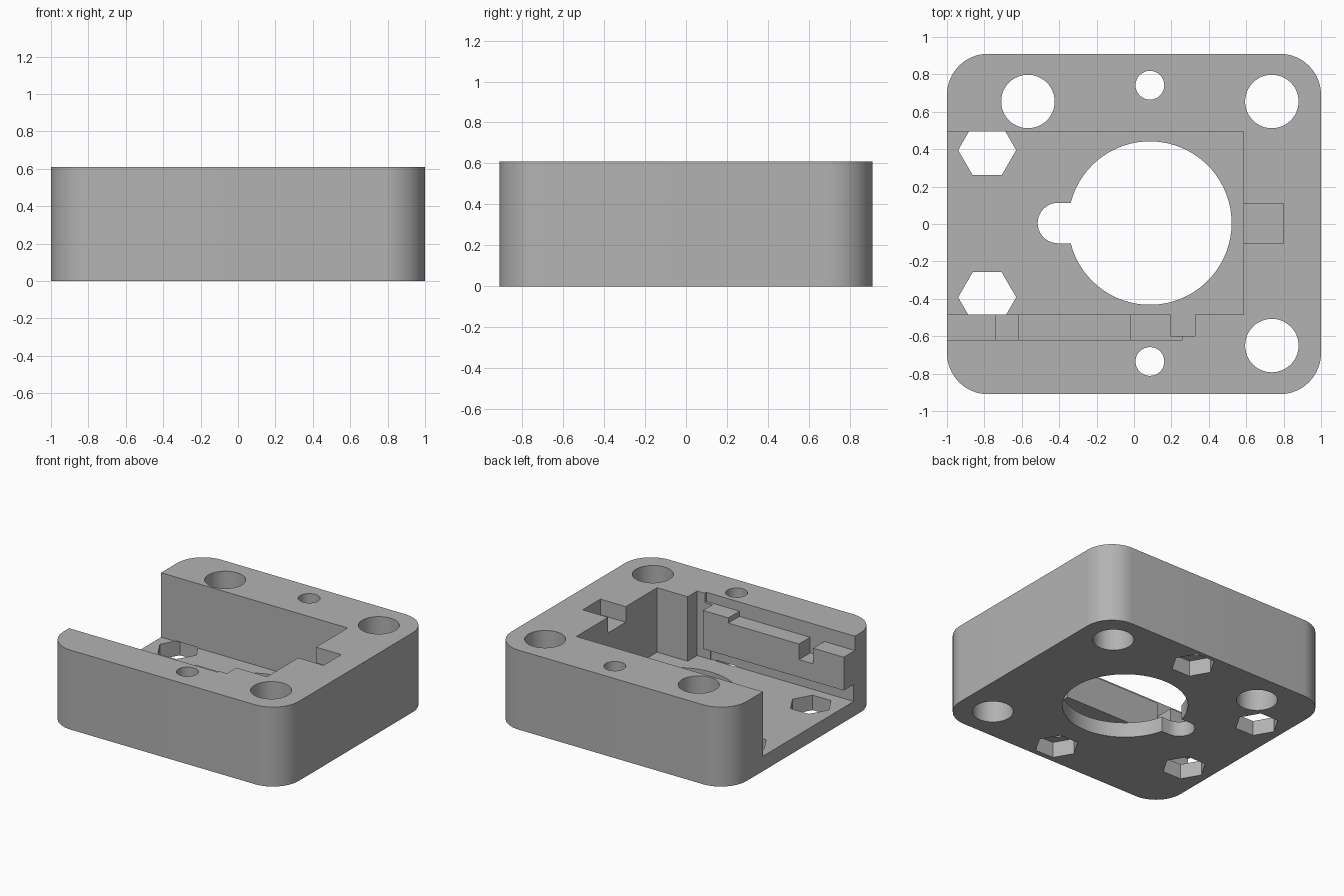
import bpy, bmesh, math

# Start clean
if "Cube" in bpy.data.objects:
    bpy.data.objects.remove(bpy.data.objects["Cube"], do_unlink=True)

H = 0.61        # block height
FLOOR = 0.115   # pocket floor thickness

grey = bpy.data.materials.new("plain grey")
grey.use_nodes = True
grey.diffuse_color = (0.45, 0.45, 0.45, 1)
grey.node_tree.nodes["Principled BSDF"].inputs["Base Color"].default_value = grey.diffuse_color


def prism(name, points, z0, z1):
    """Extrude a flat outline from z0 to z1."""
    bm = bmesh.new()
    face = bm.faces.new([bm.verts.new((x, y, z0)) for x, y in points])
    top = bmesh.ops.extrude_face_region(bm, geom=[face])["geom"]
    for v in top:
        if isinstance(v, bmesh.types.BMVert):
            v.co.z = z1
    bmesh.ops.recalc_face_normals(bm, faces=bm.faces)
    mesh = bpy.data.meshes.new(name)
    bm.to_mesh(mesh)
    bm.free()
    mesh.materials.append(grey)
    obj = bpy.data.objects.new(name, mesh)
    bpy.context.collection.objects.link(obj)
    return obj


def arc(cx, cy, r, a0, a1, n):
    angles = [math.radians(a0 + (a1 - a0) * i / n) for i in range(n + 1)]
    return [(cx + r * math.cos(a), cy + r * math.sin(a)) for a in angles]


def ring(cx, cy, r, n):
    return arc(cx, cy, r, 0, 360, n)[:-1]


def rect(x0, x1, y0, y1):
    return [(x0, y0), (x1, y0), (x1, y1), (x0, y1)]


def cut(name, points, z0, z1):
    cutter = prism(name, points, z0, z1)
    cutter.hide_render = True
    mod = housing.modifiers.new(name, 'BOOLEAN')
    mod.operation, mod.solver, mod.object = 'DIFFERENCE', 'EXACT', cutter
    cutters.append(cutter)


# Rounded block
R, W, D = 0.22, 1.0, 0.91
outline = []
for sx, sy, a in ((1, 1, 0), (-1, 1, 90), (-1, -1, 180), (1, -1, 270)):
    outline += arc(sx * (W - R), sy * (D - R), R, a, a + 90, 16)
housing = prism("housing", outline, 0, H)
cutters = []
TOP = H + 0.1

# Main pocket, open at the side
cut("pocket", rect(-1.1, 0.585, -0.485, 0.495), FLOOR, TOP)
cut("end_notch", rect(0.5, 0.80, -0.105, 0.11), 0.49, TOP)

# Side ledge: clearance beneath, stepped tops and a vertical slot
cut("ledge_undercut", rect(-1.1, 0.21, -0.605, -0.45), FLOOR, 0.245)
cut("ledge_top_high", rect(-0.03, 0.26, -0.62, -0.45), 0.54, TOP)
cut("ledge_top_low", rect(-1.1, -0.02, -0.62, -0.44), 0.50, TOP)
cut("ledge_gap", rect(-0.74, -0.62, -0.62, -0.43), 0.38, TOP)
cut("ledge_slot", rect(0.195, 0.325, -0.60, -0.42), FLOOR, TOP)

# Central opening with a keyhole lobe
cx, cy, r, lobe = 0.085, 0.005, 0.437, 0.108
half = math.degrees(math.asin(lobe / r))
keyhole = arc(cx, cy, r, half - 180, 180 - half, 64) + arc(-0.407, cy, lobe, 90, 270, 20)
cut("central_opening", keyhole, -0.1, 0.3)

# Corner holes
for i, (x, y) in enumerate(((-0.567, 0.655), (0.737, 0.655), (0.737, -0.65))):
    cut(f"corner_hole_{i}", ring(x, y, 0.143, 48), -0.1, TOP)

# Screw holes with nut recesses beneath, and nut holes in the pocket floor
for side, y in (("back", 0.742), ("front", -0.735)):
    cut(f"{side}_screw_hole", ring(0.085, y, 0.077, 32), -0.1, TOP)
    cut(f"{side}_nut_recess", ring(0.085, y, 0.155, 6), -0.1, 0.12)
for side, y in (("back", 0.395), ("front", -0.392)):
    cut(f"{side}_nut_hole", ring(-0.785, y, 0.155, 6), -0.1, 0.12)

# Apply the cuts, then remove the cutters
bpy.context.view_layer.update()
graph = bpy.context.evaluated_depsgraph_get()
result = bpy.data.meshes.new_from_object(housing.evaluated_get(graph))
housing.modifiers.clear()
housing.data = result
for c in cutters:
    bpy.data.objects.remove(c, do_unlink=True)

# Smooth the round walls, keep edges sharp
bpy.ops.object.select_all(action='DESELECT')
housing.select_set(True)
bpy.context.view_layer.objects.active = housing
bpy.ops.object.shade_smooth_by_angle(angle=math.radians(30))
